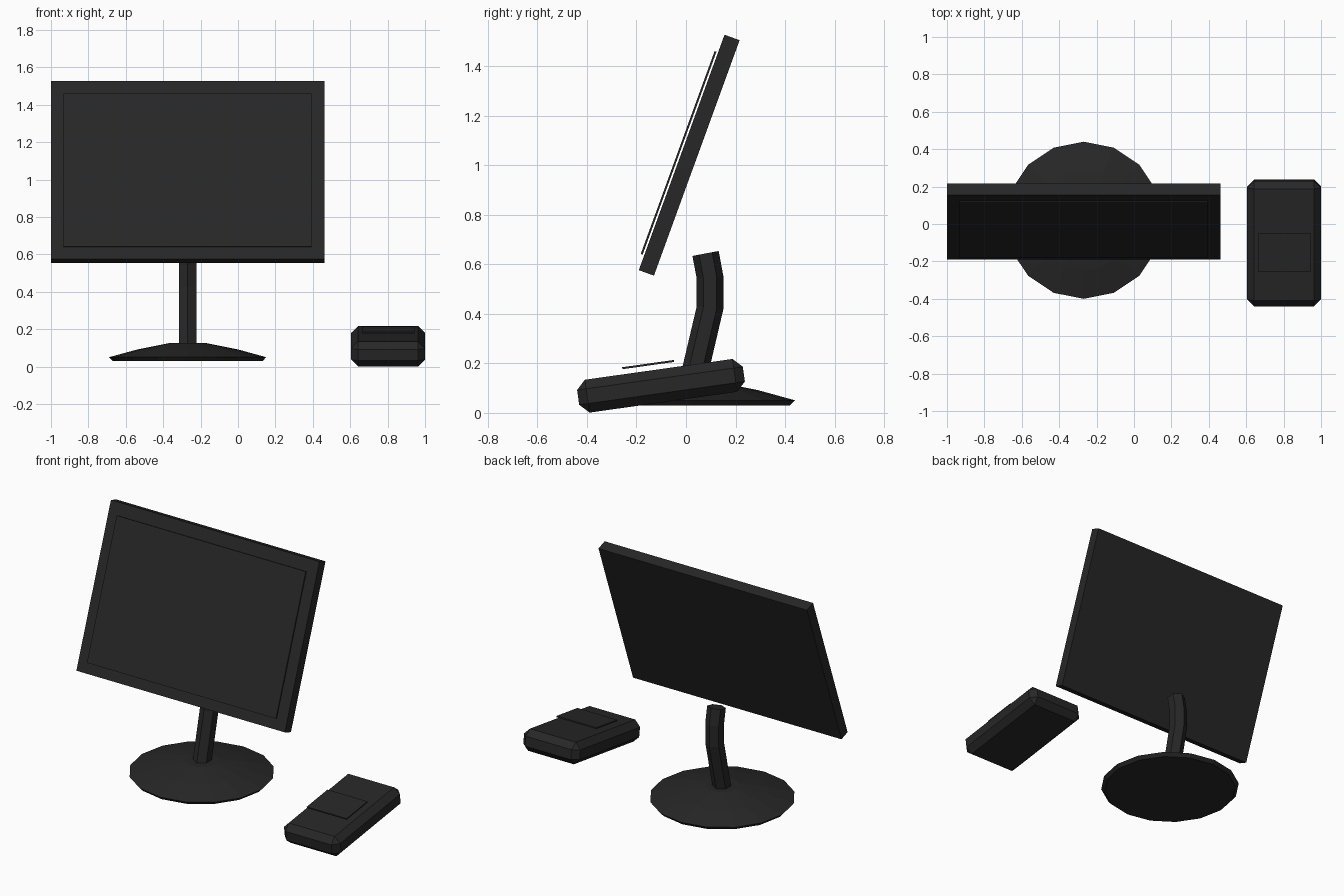
import bpy, bmesh, math
from mathutils import Matrix, Vector

if "Cube" in bpy.data.objects:
    bpy.data.objects.remove(bpy.data.objects["Cube"])

mat = bpy.data.materials.new("charcoal black")
mat.diffuse_color = (0.02, 0.02, 0.02, 1)
mat.use_nodes = True
mat.node_tree.nodes["Principled BSDF"].inputs["Base Color"].default_value = mat.diffuse_color


def finish(bm, name):
    bmesh.ops.recalc_face_normals(bm, faces=bm.faces)
    me = bpy.data.meshes.new(name)
    bm.to_mesh(me)
    bm.free()
    me.materials.append(mat)
    ob = bpy.data.objects.new(name, me)
    bpy.context.collection.objects.link(ob)
    return ob


def box(name, size, frame, offset=(0, 0, 0), bevel=0):
    """Box placed in a tilted frame, with optional chamfered edges."""
    bm = bmesh.new()
    bmesh.ops.create_cube(bm, size=1, matrix=Matrix.Diagonal((*size, 1)))
    if bevel:
        bmesh.ops.bevel(bm, geom=bm.edges[:], offset=bevel, segments=1,
                        profile=0.5, affect='EDGES')
    bmesh.ops.transform(bm, verts=bm.verts, matrix=frame @ Matrix.Translation(offset))
    return finish(bm, name)


def loft(name, rings):
    """Skin a list of point rings and cap both ends."""
    bm = bmesh.new()
    loops = [[bm.verts.new(p) for p in ring] for ring in rings]
    n = len(loops[0])
    for a, b in zip(loops, loops[1:]):
        for i in range(n):
            j = (i + 1) % n
            bm.faces.new((a[i], a[j], b[j], b[i]))
    bm.faces.new(loops[0][::-1])
    bm.faces.new(loops[-1])
    return finish(bm, name)


def tilt(loc, deg):
    return Matrix.Translation(loc) @ Matrix.Rotation(math.radians(deg), 4, 'X')


CX = -0.269  # monitor centre line

# Monitor: leaning slab with a thin display plate floating in front
screen = tilt((CX, 0.013, 1.041), -20)
box("monitor_case", (1.462, 0.065, 1.012), screen)
box("display_panel", (1.326, 0.008, 0.872), screen, (0, -0.0435, -0.006))

# Base: shallow 16-sided dome
profile = [(0.40, 0.03), (0.42, 0.051), (0.27, 0.092), (0.10, 0.126)]
loft("stand_base", [[(CX + r * math.cos(math.tau * i / 16),
                      0.02 + r * math.sin(math.tau * i / 16), z) for i in range(16)]
                    for r, z in profile])

# Neck: hexagonal tube along a bent path
path = [Vector((CX, y, z)) for y, z in
        [(0.022, 0.105), (0.097, 0.424), (0.097, 0.548), (0.079, 0.644)]]
rings = []
for k, p in enumerate(path):
    d_in = (p - path[max(k - 1, 0)]).normalized()
    d_out = (path[min(k + 1, len(path) - 1)] - p).normalized()
    t = (d_in + d_out).normalized()
    depth = Vector((0, t.z, -t.y))
    rings.append([p + 0.054 * (math.cos(a) * depth + math.sin(a) * Vector((1, 0, 0)))
                  for a in (math.tau * i / 6 for i in range(6))])
loft("stand_neck", rings)

# Mouse: chamfered block with a raised button plate
mouse = tilt((0.8025, -0.101, 0.1095), 8)
box("mouse_body", (0.395, 0.676, 0.134), mouse, bevel=0.037)
box("mouse_button_plate", (0.28, 0.211, 0.008), mouse, (0, -0.0395, 0.092))
